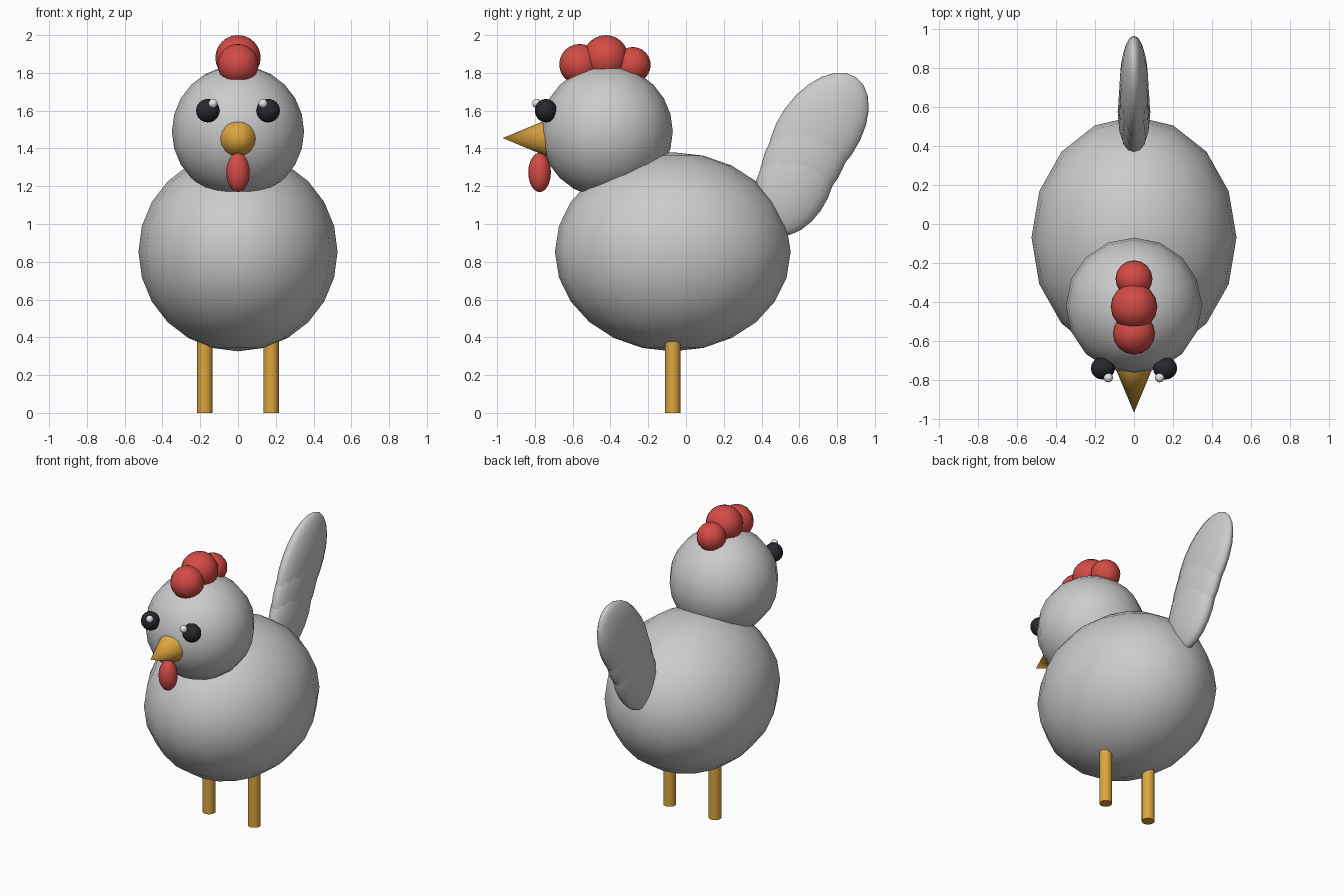
import bpy
import math

if "Cube" in bpy.data.objects:
    bpy.data.objects.remove(bpy.data.objects["Cube"])


def material(name, r, g, b):
    m = bpy.data.materials.new(name)
    m.diffuse_color = (r, g, b, 1)
    m.use_nodes = True
    m.node_tree.nodes["Principled BSDF"].inputs["Base Color"].default_value = m.diffuse_color
    return m


FEATHER = material("feather grey", 0.6, 0.6, 0.6)
RED = material("comb red", 0.66, 0.07, 0.06)
YELLOW = material("beak yellow", 0.72, 0.38, 0.05)
BLACK = material("eye black", 0.02, 0.02, 0.028)
WHITE = material("glint white", 0.8, 0.8, 0.8)


def finish(name, mat):
    ob = bpy.context.object
    ob.name = name
    ob.data.materials.append(mat)
    bpy.ops.object.shade_smooth_by_angle(angle=math.radians(40))
    return ob


def ellipsoid(name, mat, loc, radii, tilt=0, segs=16, rings=12):
    bpy.ops.mesh.primitive_uv_sphere_add(
        segments=segs, ring_count=rings, radius=1, location=loc,
        rotation=(math.radians(tilt), 0, 0))
    bpy.context.object.scale = radii
    return finish(name, mat)


# Body and head
ellipsoid("body", FEATHER, (0, -0.07, 0.853), (0.527, 0.624, 0.527))
ellipsoid("head", FEATHER, (0, -0.42, 1.49), (0.35, 0.35, 0.35))

# Tail: three flattened feathers fanning up and back
ellipsoid("tail_lower", FEATHER, (0, 0.575, 1.22), (0.084, 0.195, 0.30), -25)
ellipsoid("tail_middle", FEATHER, (0, 0.63, 1.35), (0.08, 0.205, 0.325), -30)
ellipsoid("tail_upper", FEATHER, (0, 0.70, 1.488), (0.075, 0.215, 0.352), -35)

# Comb and wattle
for name, y, z, r in (("comb_front", -0.563, 1.845, 0.108),
                      ("comb_middle", -0.425, 1.88, 0.12),
                      ("comb_back", -0.282, 1.842, 0.095)):
    ellipsoid(name, RED, (0, y, z), (r, r, r))
ellipsoid("wattle", RED, (0, -0.775, 1.273), (0.062, 0.06, 0.104))

# Beak
bpy.ops.mesh.primitive_cone_add(
    vertices=16, radius1=0.1, radius2=0, depth=0.24,
    location=(0, -0.85, 1.455), rotation=(math.pi / 2, 0, 0))
finish("beak", YELLOW)

# Paired eyes, glints and legs
for side, s in (("left", -1), ("right", 1)):
    ellipsoid("eye_" + side, BLACK, (s * 0.16, -0.742, 1.6), (0.062, 0.058, 0.062))
    ellipsoid("eye_glint_" + side, WHITE, (s * 0.132, -0.79, 1.638), (0.024, 0.024, 0.024))
    bpy.ops.mesh.primitive_cylinder_add(
        vertices=16, radius=0.041, depth=0.43, location=(s * 0.176, -0.07, 0.215))
    finish("leg_" + side, YELLOW)
